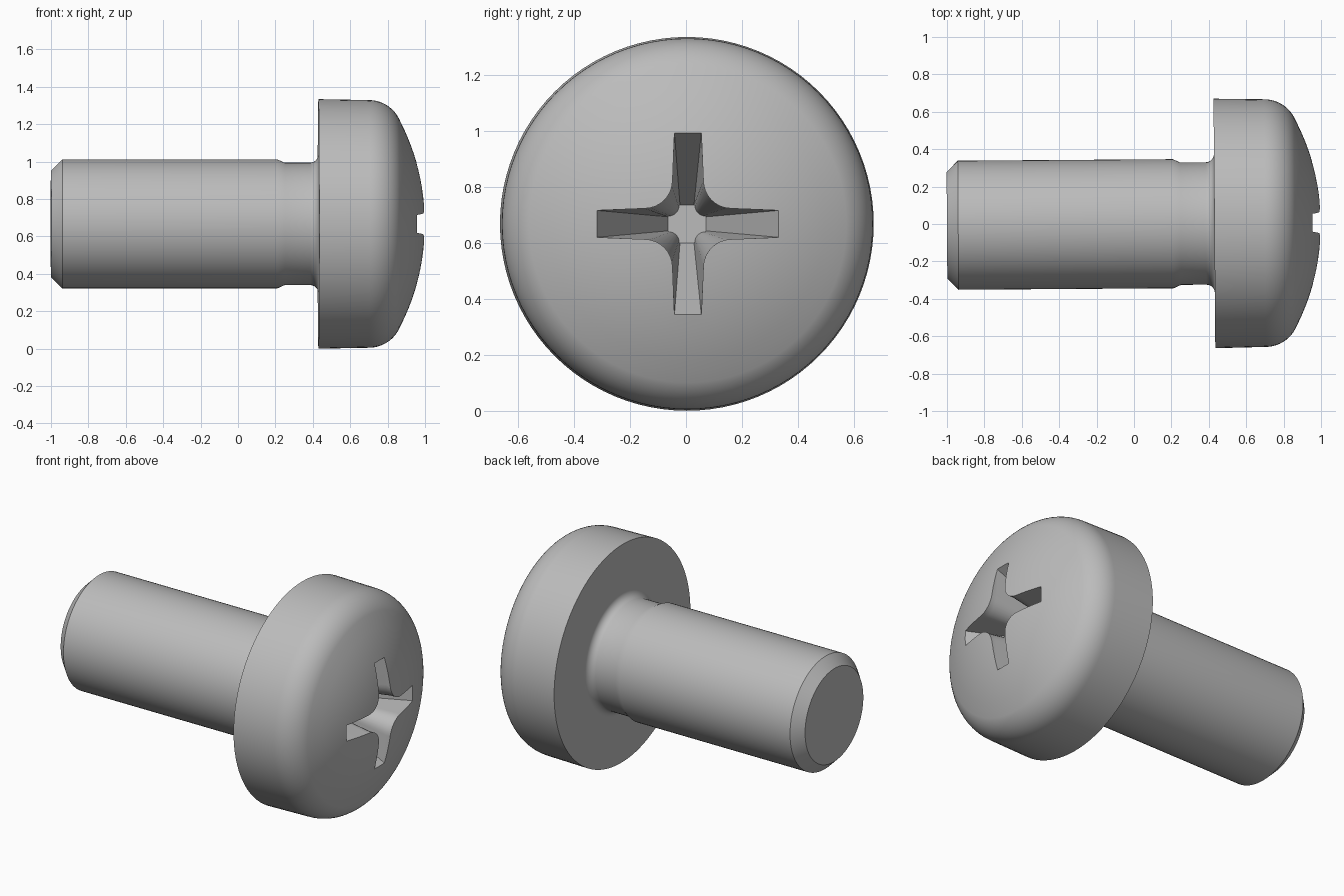
import bpy, bmesh, math
from math import sin, cos, pi, radians
from mathutils import Vector, Matrix

cube = bpy.data.objects.get("Cube")
if cube:
    bpy.data.objects.remove(cube)

RADIUS = 0.667
SEGMENTS = 96

steel = bpy.data.materials.new("grey steel")
steel.use_nodes = True
steel.diffuse_color = (0.5, 0.5, 0.5, 1)
steel.node_tree.nodes["Principled BSDF"].inputs["Base Color"].default_value = (0.5, 0.5, 0.5, 1)


def add_object(name, bm):
    bmesh.ops.recalc_face_normals(bm, faces=bm.faces)
    mesh = bpy.data.meshes.new(name)
    bm.to_mesh(mesh)
    bm.free()
    mesh.materials.append(steel)
    obj = bpy.data.objects.new(name, mesh)
    bpy.context.collection.objects.link(obj)
    return obj


def arc(cx, cr, radius, start, end, steps):
    """Points (x, r) on a circle, angles in degrees."""
    angles = [radians(start + (end - start) * i / steps) for i in range(steps + 1)]
    return [(cx + radius * cos(a), cr + radius * sin(a)) for a in angles]


# Screw body: lathe profile from the tip to the crown of the head
profile = [(-1, 0), (-1, 0.285), (-0.94, 0.345), (0.21, 0.345), (0.25, 0.327)]
profile += arc(0.385, 0.372, 0.045, 270, 360, 6)             # neck fillet
profile += [(0.43, RADIUS)]                                  # flat underside
profile += arc(0.70, 0.482, 0.18, 90, 28.07, 10)             # rounded rim
profile += arc(-0.2, 0, 1.2, 28.07, 0, 14)[1:-1] + [(1, 0)]  # domed crown

bm = bmesh.new()
verts = [bm.verts.new((x, 0, r)) for x, r in profile]
edges = [bm.edges.new(pair) for pair in zip(verts, verts[1:])]
bmesh.ops.spin(bm, geom=verts + edges, cent=(0, 0, 0), axis=(1, 0, 0),
               angle=2 * pi, steps=SEGMENTS, use_merge=True)
bmesh.ops.remove_doubles(bm, verts=bm.verts, dist=1e-5)
screw = add_object("screw_body", bm)


# Cross recess: tapered cutter lofted between cross-sections
def cross_section(x, arm, end_half, side_half, fillet):
    c = side_half + fillet
    quarter = [(arm, end_half)]
    quarter += arc(c, c, fillet, 270, 180, 8)
    quarter += [(end_half, arm)]
    points = []
    for turn in range(4):
        rot = Matrix.Rotation(turn * pi / 2, 3, 'X')
        points += [rot @ Vector((x, y, z)) for y, z in quarter]
    return points


bm = bmesh.new()
sections = [cross_section(0.50, 0.068, 0.025, 0.028, 0.038),
            cross_section(0.957, 0.325, 0.048, 0.055, 0.10),
            cross_section(1.1, 0.325, 0.048, 0.055, 0.10)]
rings = [[bm.verts.new(p) for p in section] for section in sections]
count = len(rings[0])
for low, high in zip(rings, rings[1:]):
    for i in range(count):
        j = (i + 1) % count
        bm.faces.new((low[i], low[j], high[j], high[i]))
bm.faces.new(rings[0])
bm.faces.new(rings[-1])
cutter = add_object("recess_cutter", bm)
cutter.hide_render = True

cut = screw.modifiers.new("cross recess", 'BOOLEAN')
cut.operation = 'DIFFERENCE'
cut.solver = 'EXACT'
cut.object = cutter
bpy.ops.object.select_all(action='DESELECT')
screw.select_set(True)
bpy.context.view_layer.objects.active = screw
bpy.ops.object.modifier_apply(modifier=cut.name)
bpy.data.objects.remove(cutter)

# Smooth metal with crisp edges, stood on the ground with a slight yaw
bpy.ops.object.shade_smooth_by_angle(angle=radians(30))
weighted = screw.modifiers.new("weighted normals", 'WEIGHTED_NORMAL')
weighted.keep_sharp = True
screw.location.z = RADIUS
screw.rotation_euler.z = radians(0.4)
